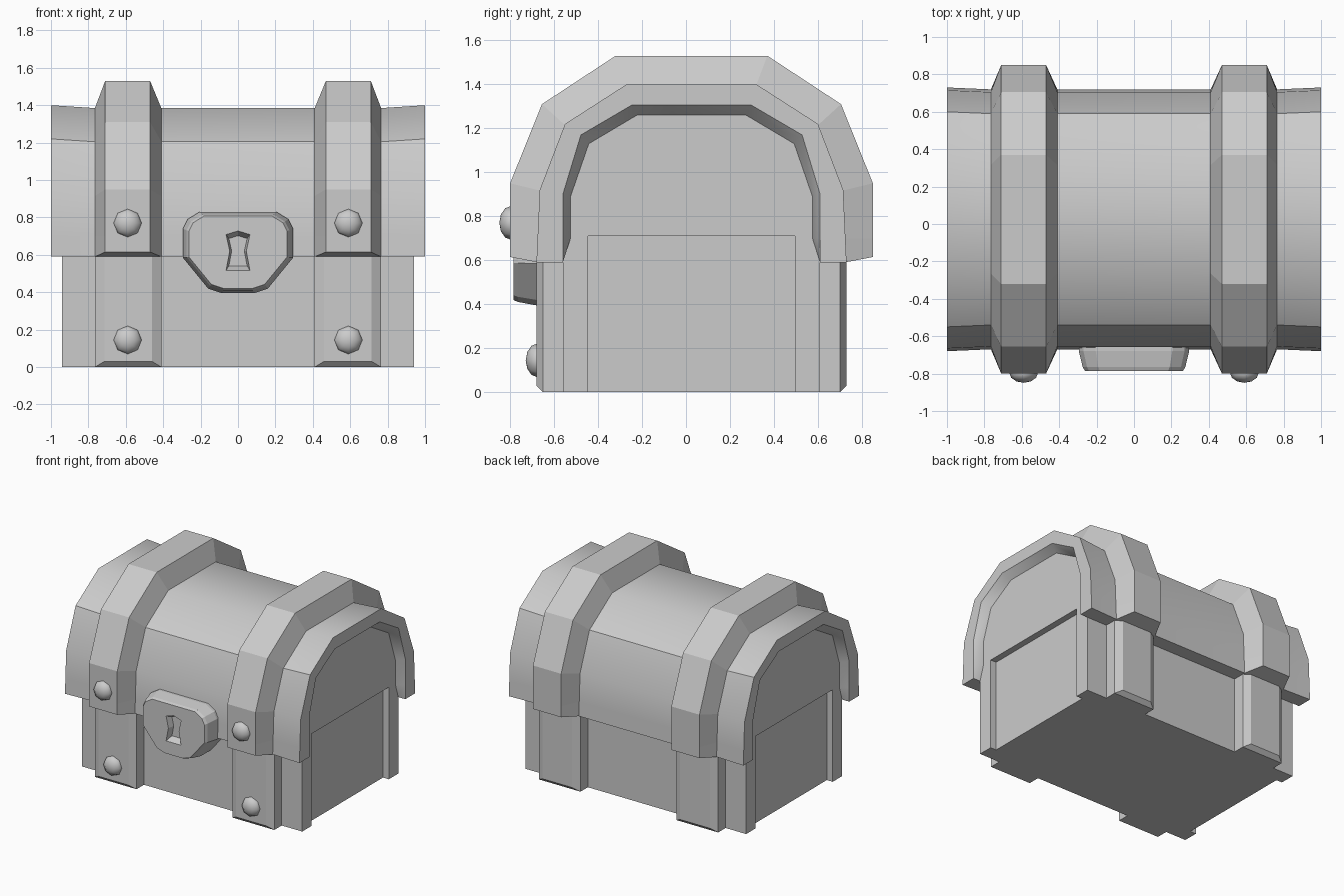
import bpy, bmesh, math

if "Cube" in bpy.data.objects:
    bpy.data.objects.remove(bpy.data.objects["Cube"])

C = 0.025  # y of the chest's mid plane


def mesh_object(name, loops):
    """Solid bridged through closed loops of points, capped at both ends."""
    bm = bmesh.new()
    rows = [[bm.verts.new(p) for p in loop] for loop in loops]
    n = len(rows[0])
    for a, b in zip(rows, rows[1:]):
        for i in range(n):
            j = (i + 1) % n
            bm.faces.new((a[i], a[j], b[j], b[i]))
    bm.faces.new(rows[0])
    bm.faces.new(rows[-1])
    bmesh.ops.recalc_face_normals(bm, faces=bm.faces)
    me = bpy.data.meshes.new(name)
    bm.to_mesh(me)
    bm.free()
    ob = bpy.data.objects.new(name, me)
    bpy.context.collection.objects.link(ob)
    return ob


def section(x, half):
    """Front-to-back arch at x from a half profile of (half depth, z)."""
    return ([(x, C - h, z) for h, z in half]
            + [(x, C + h, z) for h, z in reversed(half)])


def arch(name, stations):
    """Arched shell: each profile point becomes a loop around the shell."""
    return mesh_object(name, list(zip(*[section(x, p) for x, p in stations])))


def box(name, x, y, z):
    return mesh_object(name, [[(a, y[0], z[0]), (a, y[1], z[0]),
                               (a, y[1], z[1]), (a, y[0], z[1])] for a in x])


def cut(target, cutter):
    mod = target.modifiers.new("cut", 'BOOLEAN')
    mod.operation = 'DIFFERENCE'
    mod.solver = 'EXACT'
    mod.object = cutter
    cutter.hide_render = True
    bpy.context.view_layer.objects.active = target
    bpy.ops.object.modifier_apply(modifier=mod.name)
    bpy.data.objects.remove(cutter)


def smooth(ob, deg):
    bpy.ops.object.select_all(action='DESELECT')
    ob.select_set(True)
    bpy.context.view_layer.objects.active = ob
    bpy.ops.object.shade_smooth_by_angle(angle=math.radians(deg))


# Half profiles
outer = [(.705, .59), (.70, .70), (.69, .92), (.575, 1.22), (.295, 1.40)]
planks = [(.695, .59), (.69, .70), (.68, .915), (.565, 1.205), (.29, 1.385)]
rim = [(.585, .59), (.585, .70), (.585, .90), (.503, 1.17), (.273, 1.305)]
panel = [(.585, .59), (.55, .70), (.55, .89), (.467, 1.13), (.248, 1.26)]
band = [(.825, .615), (.825, .70), (.825, .95), (.68, 1.31), (.345, 1.53)]

# Body with recessed end panels
body = mesh_object("chest_body", [section(x, [(.585, 0)] + panel) for x in (-.94, .94)])
for s in (-1, 1):
    cut(body, box("panel_cutter", (s * .89, s * 1.1), (C - .47, C + .47), (-.1, .71)))

# Arched lid shell with deep end rims
lid = arch("lid", [(-.94, panel), (-1, rim), (-1, outer), (-.77, planks),
                   (.77, planks), (1, outer), (1, rim), (.94, panel)])
smooth(lid, 35)

for s, side in ((-1, "left"), (1, "right")):
    # Strap over the lid
    arch(f"lid_strap_{side}", [(s * .41, planks), (s * .47, band),
                               (s * .71, band), (s * .765, planks)])
    # Straps on the front and back of the body
    for d, face in ((-1, "front"), (1, "back")):
        mesh_object(f"body_strap_{face}_{side}", [
            [(s * a, C + d * h, z), (s * b, C + d * h, z),
             (s * b, C + d * h, .605), (s * a, C + d * h, .605)]
            for h, a, b, z in ((.57, .41, .765, 0), (.675, .41, .765, 0),
                               (.705, .46, .715, .03))])
    # Domed rivets
    for y, z in ((-.795, .77), (-.675, .145)):
        bpy.ops.mesh.primitive_uv_sphere_add(segments=8, ring_count=6, radius=.077,
                                             location=(s * .59, y, z),
                                             rotation=(math.pi / 2, 0, 0))
        rivet = bpy.context.object
        rivet.name = f"rivet_{side}"
        rivet.scale = (1, 1, .7)
        smooth(rivet, 50)


def mirrored(half, y, k, zc):
    """Loop in the x-z plane at y, mirrored in x and scaled by k about zc."""
    pts = half + [(-x, z) for x, z in reversed(half) if x > 0]
    return [(x * k, y, zc + (z - zc) * k) for x, z in pts]


# Lock plate with tapered keyhole
plate = [(.205, .83), (.27, .79), (.295, .74), (.295, .585), (.16, .42), (.085, .395)]
lock = mesh_object("lock_plate", [mirrored(plate, y, k, .62) for y, k in
                                  ((-.54, 1), (-.68, 1), (-.765, .93), (-.785, .89))])
hole = [(0, .73), (.065, .71), (.045, .62), (.065, .515)]
cut(lock, mesh_object("keyhole_cutter", [mirrored(hole, y, k, .62) for y, k in
                                         ((-.80, 1.05), (-.735, .75))]))
